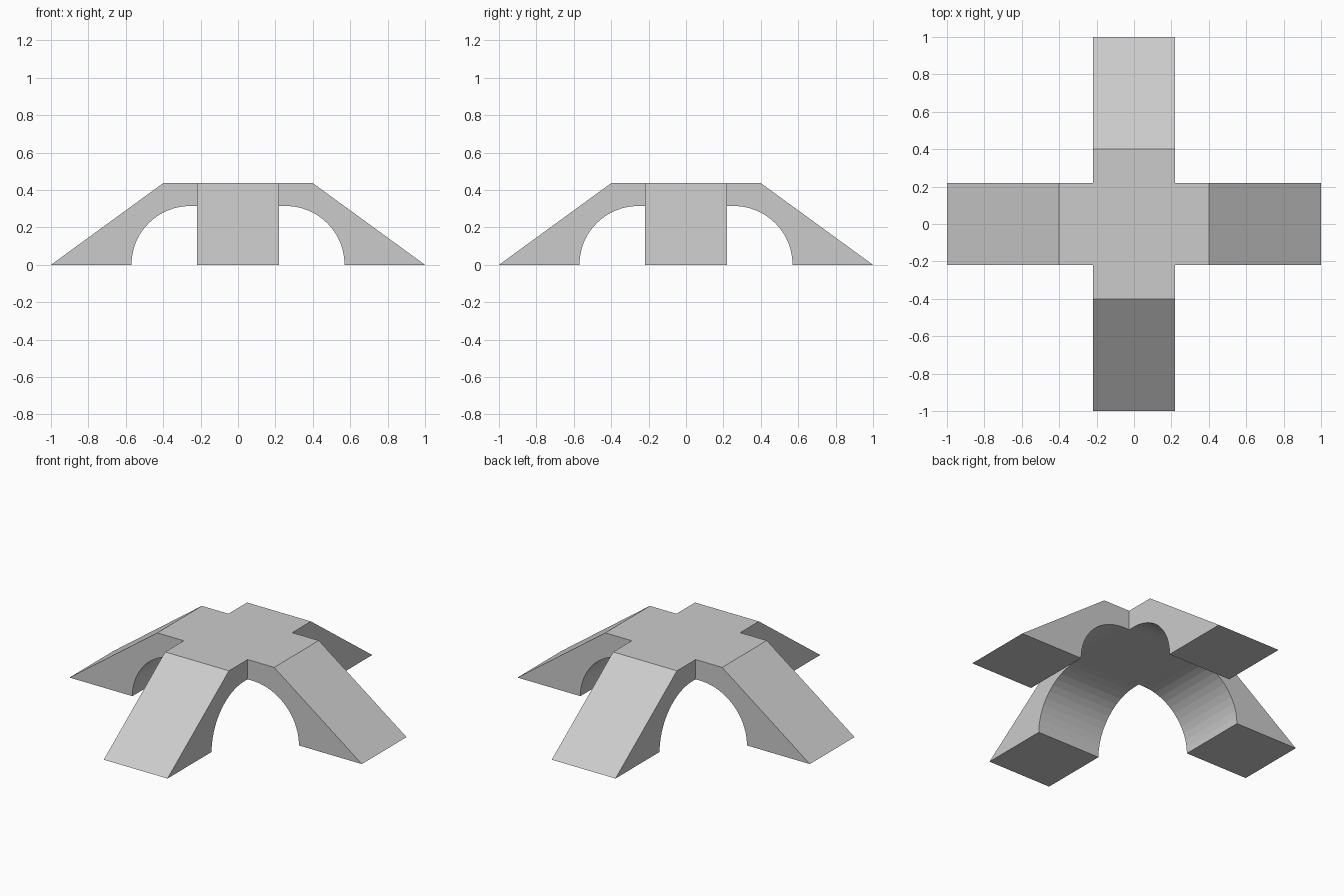
import bpy
import bmesh
import math
from mathutils import Matrix

cube = bpy.data.objects.get("Cube")
if cube:
    bpy.data.objects.remove(cube, do_unlink=True)

HALF = 0.218      # half width of every arm
TOP = 0.437       # deck height
SHOULDER = 0.4    # where the deck turns into the slope
RADIUS = 0.315    # arch radius, also the underside height
CENTRE = 0.255    # arch centre along the arm
STEPS = 12

grey = bpy.data.materials.new("light_grey")
grey.use_nodes = True
colour = (0.6, 0.6, 0.6, 1)
grey.diffuse_color = colour
grey.node_tree.nodes["Principled BSDF"].inputs["Base Color"].default_value = colour

# Side profile of one arm, open at the hub end
profile = [(HALF, TOP), (SHOULDER, TOP), (1, 0)]
for i in range(STEPS + 1):
    a = math.pi / 2 * i / STEPS
    profile.append((CENTRE + RADIUS * math.cos(a), RADIUS * math.sin(a)))
profile.append((HALF, RADIUS))

bm = bmesh.new()


def add_arm(angle):
    """Sloping arm with a quarter-arch underneath, turned about the centre."""
    turn = Matrix.Rotation(angle, 3, 'Z')
    near, far = ([bm.verts.new(turn @ Matrix.Identity(3) @ p)
                  for p in side_points(y)] for y in (-HALF, HALF))
    bm.faces.new(near)
    bm.faces.new(far[::-1])
    for i in range(len(profile) - 1):
        bm.faces.new((near[i], far[i], far[i + 1], near[i + 1]))


def side_points(y):
    from mathutils import Vector
    return [Vector((x, y, z)) for x, z in profile]


for quarter in range(4):
    add_arm(quarter * math.pi / 2)

# Square hub: deck and underside
for z in (TOP, RADIUS):
    bm.faces.new([bm.verts.new((sx * HALF, sy * HALF, z))
                  for sx, sy in ((-1, -1), (1, -1), (1, 1), (-1, 1))])

bmesh.ops.remove_doubles(bm, verts=bm.verts, dist=0.0005)
bmesh.ops.recalc_face_normals(bm, faces=bm.faces)
mesh = bpy.data.meshes.new("cross_arch")
bm.to_mesh(mesh)
bm.free()
mesh.materials.append(grey)
bpy.context.collection.objects.link(bpy.data.objects.new("cross_arch", mesh))
